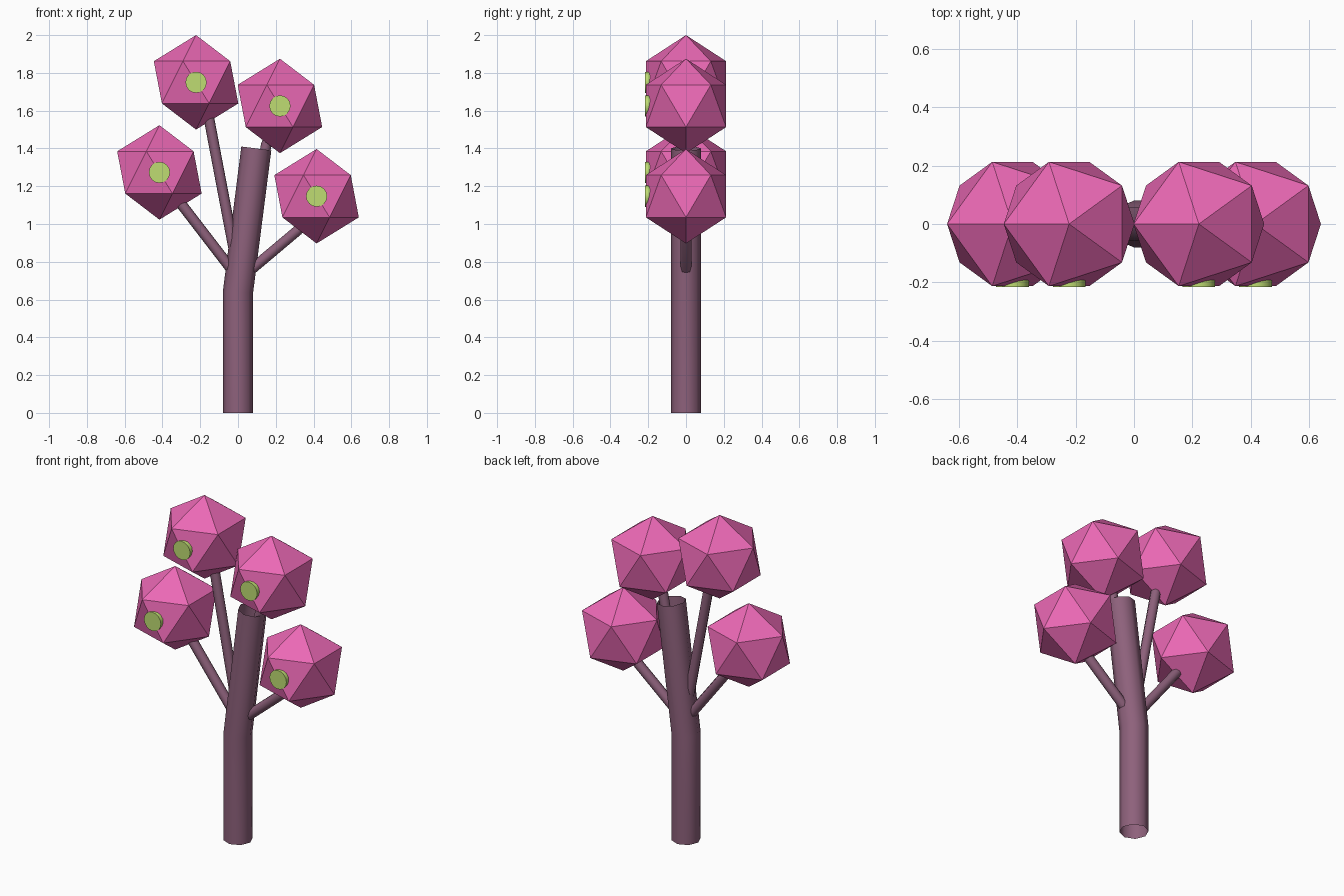
import bpy
import math

if "Cube" in bpy.data.objects:
    bpy.data.objects.remove(bpy.data.objects["Cube"])


def material(name, color):
    m = bpy.data.materials.new(name)
    m.diffuse_color = (*color, 1)
    m.use_nodes = True
    m.node_tree.nodes["Principled BSDF"].inputs["Base Color"].default_value = m.diffuse_color
    return m


BARK = material("bark", (0.27, 0.12, 0.20))
PINK = material("blossom_pink", (0.83, 0.14, 0.46))
GREEN = material("bud_green", (0.52, 0.72, 0.17))


def tube(name, points, radius, resolution):
    """Open-ended round tube following (x, z) points in the y = 0 plane."""
    curve = bpy.data.curves.new(name, 'CURVE')
    curve.dimensions = '3D'
    curve.bevel_depth = radius
    curve.bevel_resolution = resolution
    curve.use_fill_caps = False
    spline = curve.splines.new('POLY')
    spline.points.add(len(points) - 1)
    for p, (x, z) in zip(spline.points, points):
        p.co = (x, 0, z, 1)
    curve.materials.append(BARK)
    obj = bpy.data.objects.new(name, curve)
    bpy.context.collection.objects.link(obj)
    bpy.ops.object.select_all(action='DESELECT')
    obj.select_set(True)
    bpy.context.view_layer.objects.active = obj
    bpy.ops.object.convert(target='MESH')


# Trunk with a slight bend, left open at the top
tube("trunk", [(0, 0), (0, 0.64), (0.097, 1.40)], 0.08, 2)

# Each limb: ball centre, and the branch points leading to it
limbs = [
    ("upper_left", (-0.222, 1.75), [(0.0, 0.75), (-0.152, 1.55)]),
    ("upper_right", (0.222, 1.625), [(0.02, 0.75), (0.15, 1.42)]),
    ("lower_left", (-0.416, 1.273), [(0.0, 0.715), (-0.30, 1.105)]),
    ("lower_right", (0.416, 1.147), [(0.0, 0.70), (0.315, 0.965)]),
]

for name, (x, z), path in limbs:
    # Branch
    tube(name + "_branch", path + [(x, z)], 0.028, 2)

    # Faceted blossom ball
    bpy.ops.mesh.primitive_ico_sphere_add(
        subdivisions=1, radius=0.25, location=(x, 0, z),
        rotation=(0, 0, math.pi))
    ball = bpy.context.object
    ball.name = name + "_blossom"
    ball.data.materials.append(PINK)

    # Small round bud on the front
    bpy.ops.mesh.primitive_cylinder_add(
        vertices=16, radius=0.056, depth=0.03, location=(x, -0.201, z),
        rotation=(math.pi / 2, 0, 0))
    bud = bpy.context.object
    bud.name = name + "_bud"
    bud.data.materials.append(GREEN)
    bpy.ops.object.shade_smooth_by_angle()
